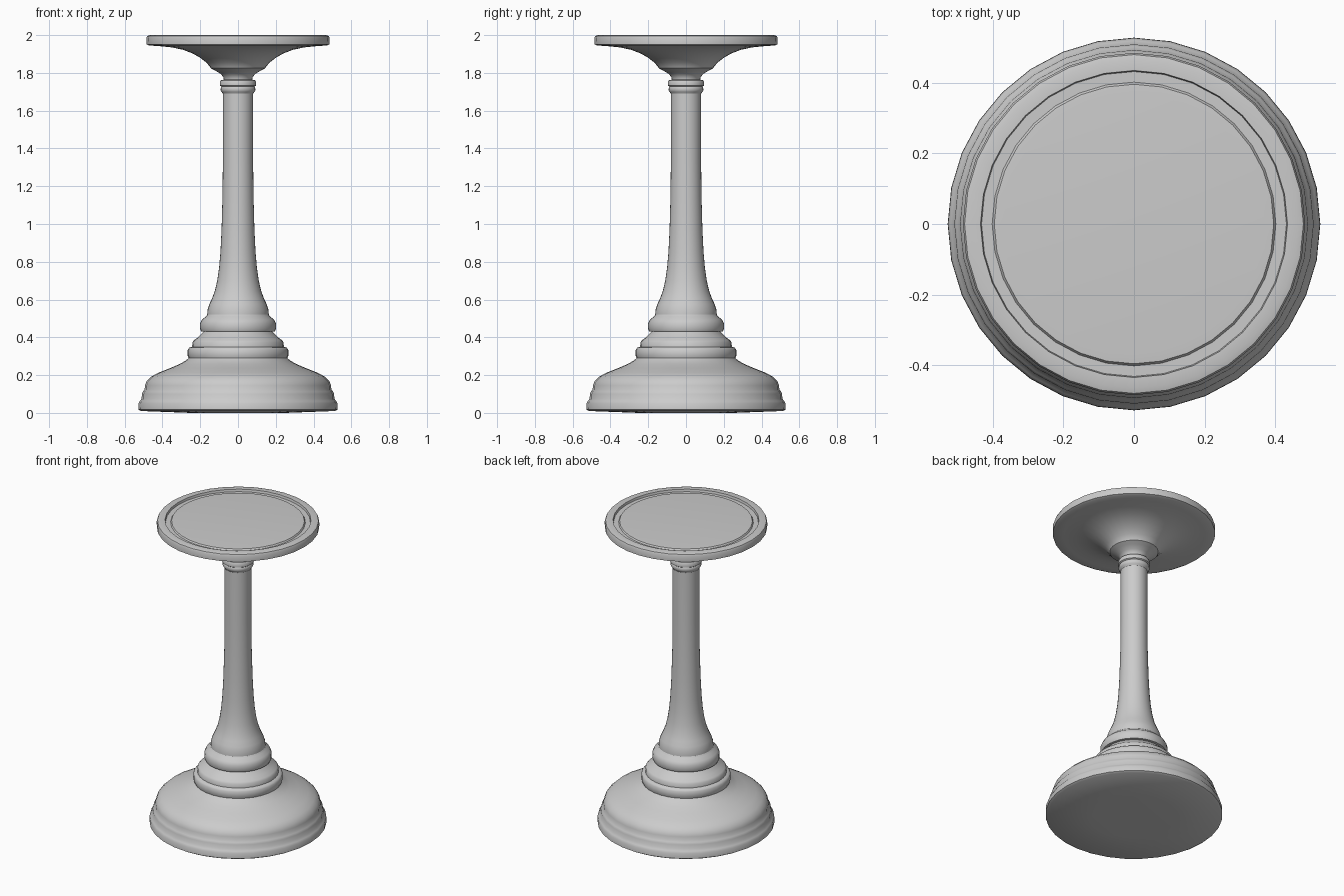
import bpy, math

SIDES = 32


def lathe(name, profile, angle=40):
    """Spin (radius, height) points about z; a radius of 0 closes the end."""
    verts, faces, rings = [], [], []
    for r, z in profile:
        count = 1 if r == 0 else SIDES
        rings.append(range(len(verts), len(verts) + count))
        for i in range(count):
            a = 2 * math.pi * i / SIDES
            verts.append((r * math.cos(a), r * math.sin(a), z))
    for low, high in zip(rings, rings[1:]):
        for i in range(SIDES):
            j = (i + 1) % SIDES
            if len(low) == 1:
                faces.append((low[0], high[j], high[i]))
            elif len(high) == 1:
                faces.append((low[i], low[j], high[0]))
            else:
                faces.append((low[i], low[j], high[j], high[i]))
    mesh = bpy.data.meshes.new(name)
    mesh.from_pydata(verts, [], faces)
    obj = bpy.data.objects.new(name, mesh)
    bpy.context.collection.objects.link(obj)
    bpy.ops.object.select_all(action='DESELECT')
    obj.select_set(True)
    bpy.context.view_layer.objects.active = obj
    bpy.ops.object.shade_smooth_by_angle(angle=math.radians(angle))
    return obj


# Wide domed foot with a stepped rim
lathe("base", [
    (0, 0), (0.25, 0), (0.515, 0.01), (0.528, 0.018), (0.527, 0.05),
    (0.52, 0.063), (0.51, 0.075), (0.509, 0.1), (0.503, 0.113),
    (0.494, 0.125), (0.493, 0.145), (0.483, 0.17), (0.46, 0.192),
    (0.42, 0.213), (0.36, 0.237), (0.31, 0.258), (0.275, 0.278), (0.262, 0.29)])

# Stacked mouldings between the foot and the column
lathe("base_mouldings", [
    (0.262, 0.29), (0.267, 0.305), (0.266, 0.335), (0.258, 0.345),
    (0.243, 0.35), (0.241, 0.375), (0.232, 0.385), (0.212, 0.4),
    (0.194, 0.417), (0.182, 0.43), (0.196, 0.432), (0.201, 0.445),
    (0.2, 0.475), (0.19, 0.495), (0.17, 0.51), (0.163, 0.52)])

# Tapering column
lathe("column", [
    (0.163, 0.52), (0.162, 0.545), (0.152, 0.575), (0.138, 0.605),
    (0.123, 0.645), (0.11, 0.7), (0.1, 0.77), (0.093, 0.85),
    (0.087, 0.97), (0.082, 1.15), (0.08, 1.35), (0.08, 1.69)])

# Double collar and narrow neck
lathe("collar", [
    (0.08, 1.69), (0.087, 1.7), (0.092, 1.708), (0.091, 1.722),
    (0.088, 1.727), (0.095, 1.732), (0.096, 1.75), (0.09, 1.761),
    (0.075, 1.765), (0.077, 1.777), (0.092, 1.795), (0.12, 1.812), (0.145, 1.825)])

# Flared round top with a raised rim and shallow inset
lathe("top_plate", [
    (0.145, 1.825), (0.148, 1.832), (0.168, 1.855), (0.2, 1.88),
    (0.24, 1.903), (0.29, 1.922), (0.35, 1.935), (0.42, 1.942),
    (0.47, 1.945), (0.484, 1.951), (0.485, 1.985), (0.48, 1.996),
    (0.465, 2.0), (0.435, 2.0), (0.432, 1.985), (0.402, 1.985),
    (0.396, 1.994), (0.37, 1.996), (0, 1.996)])
